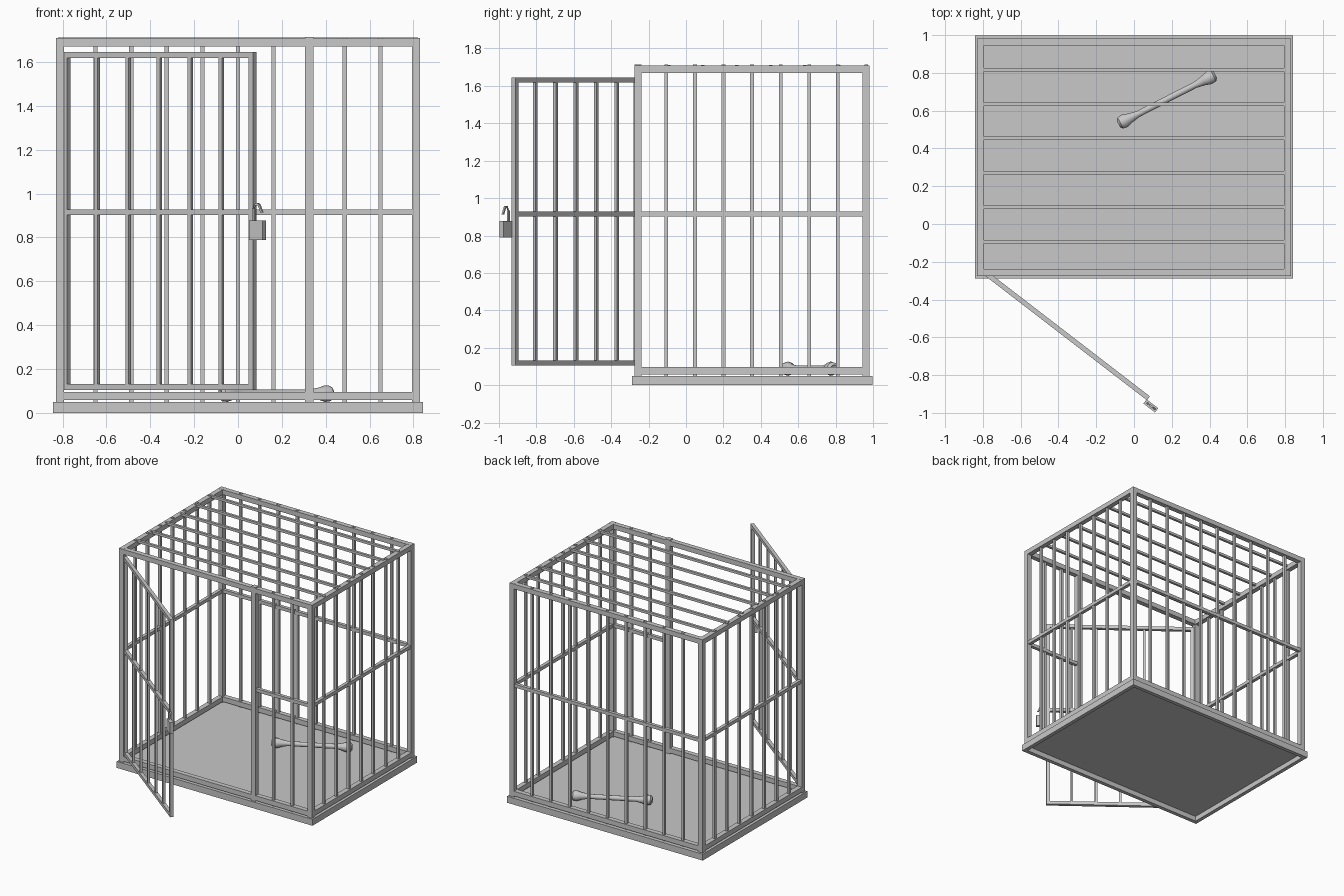
import bpy, bmesh, math
from mathutils import Vector, Matrix

if "Cube" in bpy.data.objects:
    bpy.data.objects.remove(bpy.data.objects["Cube"])

steel = bpy.data.materials.new("grey steel")
steel.use_nodes = True
GREY = (0.58, 0.58, 0.58, 1)
steel.diffuse_color = GREY
steel.node_tree.nodes["Principled BSDF"].inputs["Base Color"].default_value = GREY


def finish(name, bm):
    bmesh.ops.recalc_face_normals(bm, faces=bm.faces)
    mesh = bpy.data.meshes.new(name)
    bm.to_mesh(mesh)
    bm.free()
    mesh.materials.append(steel)
    obj = bpy.data.objects.new(name, mesh)
    bpy.context.collection.objects.link(obj)
    return obj


def bars(name, segments, width, angle=0):
    """Square bars between pairs of points, joined in one object."""
    bm = bmesh.new()
    for a, b in segments:
        a, b = Vector(a), Vector(b)
        d = (b - a).normalized()
        if abs(d.z) > 0.9:
            side = Vector((math.cos(angle), math.sin(angle), 0))
        else:
            side = Vector((0, 0, 1))
        turn = Matrix((side, d.cross(side), d)).transposed().to_4x4()
        size = Matrix.Diagonal((width, width, (b - a).length, 1))
        bmesh.ops.create_cube(bm, size=1, matrix=Matrix.Translation((a + b) / 2) @ turn @ size)
    return finish(name, bm)


def box(name, center, size, angle=0):
    bm = bmesh.new()
    m = Matrix.Translation(center) @ Matrix.Rotation(angle, 4, "Z") @ Matrix.Diagonal((*size, 1))
    bmesh.ops.create_cube(bm, size=1, matrix=m)
    return finish(name, bm)


def upright(x, y, z0, z1):
    return ((x, y, z0), (x, y, z1))


X, FRONT, BACK = 0.812, -0.257, 0.963
FLOOR, TOP, MID = 0.05, 1.709, 0.915
LOW, HIGH = 0.077, 1.689
JAMB = 0.325
THICK, MEDIUM, THIN = 0.038, 0.026, 0.019

# Base: a thin floor sheet carried by a rim that is open underneath
HALF_X, HALF_Y, MID_Y, RIM = 0.843, 0.643, 0.355, 0.03
box("floor_sheet", (0, MID_Y, FLOOR - 0.006), (2 * (HALF_X - RIM), 2 * (HALF_Y - RIM), 0.01))
for sign, x_name, y_name in ((1, "left", "back"), (-1, "right", "front")):
    box(f"base_rim_{x_name}", (sign * (HALF_X - RIM / 2), MID_Y, FLOOR / 2),
        (RIM, 2 * HALF_Y, FLOOR))
    box(f"base_rim_{y_name}", (0, MID_Y + sign * (HALF_Y - RIM / 2), FLOOR / 2),
        (2 * (HALF_X - RIM), RIM, FLOOR))

# Corner posts and door jamb
bars("corner_posts", [upright(sx * X, y, FLOOR, TOP) for sx in (-1, 1) for y in (FRONT, BACK)], THICK)
bars("door_jamb", [upright(JAMB, FRONT, FLOOR, TOP + 0.006)], THICK)

# Frame rails, bottom and top
frame = []
for z in (LOW, HIGH):
    frame += [((-X, y, z), (X, y, z)) for y in (FRONT, BACK)]
    frame += [((sx * X, FRONT, z), (sx * X, BACK, z)) for sx in (-1, 1)]
bars("frame_rails", frame, THICK)

# Middle rails on sides, back and fixed front panel
middle = [((sx * X, FRONT, MID), (sx * X, BACK, MID)) for sx in (-1, 1)]
middle += [((-X, BACK, MID), (X, BACK, MID)), ((JAMB, FRONT, MID), (X, FRONT, MID))]
bars("middle_rails", middle, MEDIUM)

# Thin upright bars
step = X / 5
bars("back_bars", [upright(i * step, BACK, FLOOR, TOP + 0.004) for i in range(-4, 5)], THIN)
bars("front_bars", [upright(i * step, FRONT, FLOOR, TOP + 0.004) for i in (3, 4)], THIN)
gap = (BACK - FRONT) / 8
bars("side_bars", [upright(sx * X, FRONT + i * gap, FLOOR, TOP + 0.004)
                   for sx in (-1, 1) for i in range(1, 8)], THIN)

# Roof bars, resting in the side rails
roof_gap = 0.182
bars("roof_bars", [((-X, -0.093 + i * roof_gap, TOP - 0.006), (X, -0.093 + i * roof_gap, TOP - 0.006))
                   for i in range(6)], THIN)

# Open door, swung on the corner post
hinge, latch = Vector((-0.783, -0.262, 0)), Vector((0.066, -0.915, 0))
swing = math.atan2(latch.y - hinge.y, latch.x - hinge.x)
D0, D1 = 0.105, 1.645


def on_door(t, z):
    p = hinge.lerp(latch, t)
    return (p.x, p.y, z)


bars("door_posts", [(on_door(t, D0), on_door(t, D1)) for t in (0, 1)], MEDIUM, swing)
bars("door_rails", [(on_door(0, z), on_door(1, z)) for z in (D0 + 0.013, MID, D1 - 0.013)], MEDIUM)
bars("door_bars", [(on_door(i / 6, D0 + 0.013), on_door(i / 6, D1 - 0.013)) for i in range(1, 6)],
     0.018, swing)

# Padlock body
lock = Vector((0.089, -0.963, 0.833))
box("padlock_body", lock, (0.077, 0.028, 0.088), swing)

# Open padlock shackle, a bent square rod
path = [(-0.022, 0.03), (-0.022, 0.1), (-0.01, 0.119), (0.008, 0.119), (0.026, 0.08)]
points = [(lock.x + u * math.cos(swing), lock.y + u * math.sin(swing), lock.z + h) for u, h in path]
bars("padlock_shackle", zip(points, points[1:]), 0.011, swing)

# Bone on the floor, a turned profile with dented knuckle ends
half = [(0.27, 0), (0.288, 0.02), (0.276, 0.035), (0.25, 0.038), (0.215, 0.027), (0.17, 0.018)]
profile = [(-u, r) for u, r in half] + [(u, r) for u, r in reversed(half)]
bm = bmesh.new()
verts = [bm.verts.new((u, 0, r)) for u, r in profile]
edges = [bm.edges.new(pair) for pair in zip(verts, verts[1:])]
bmesh.ops.spin(bm, geom=verts + edges, axis=(1, 0, 0), cent=(0, 0, 0),
               angle=math.tau, steps=10, use_duplicate=False)
bmesh.ops.remove_doubles(bm, verts=bm.verts, dist=0.0005)
bone = finish("bone", bm)
bone.location = (0.174, 0.66, 0.088)
bone.rotation_euler.z = math.radians(27)
bpy.ops.object.select_all(action="DESELECT")
bone.select_set(True)
bpy.context.view_layer.objects.active = bone
bpy.ops.object.shade_smooth_by_angle(angle=math.radians(40))
